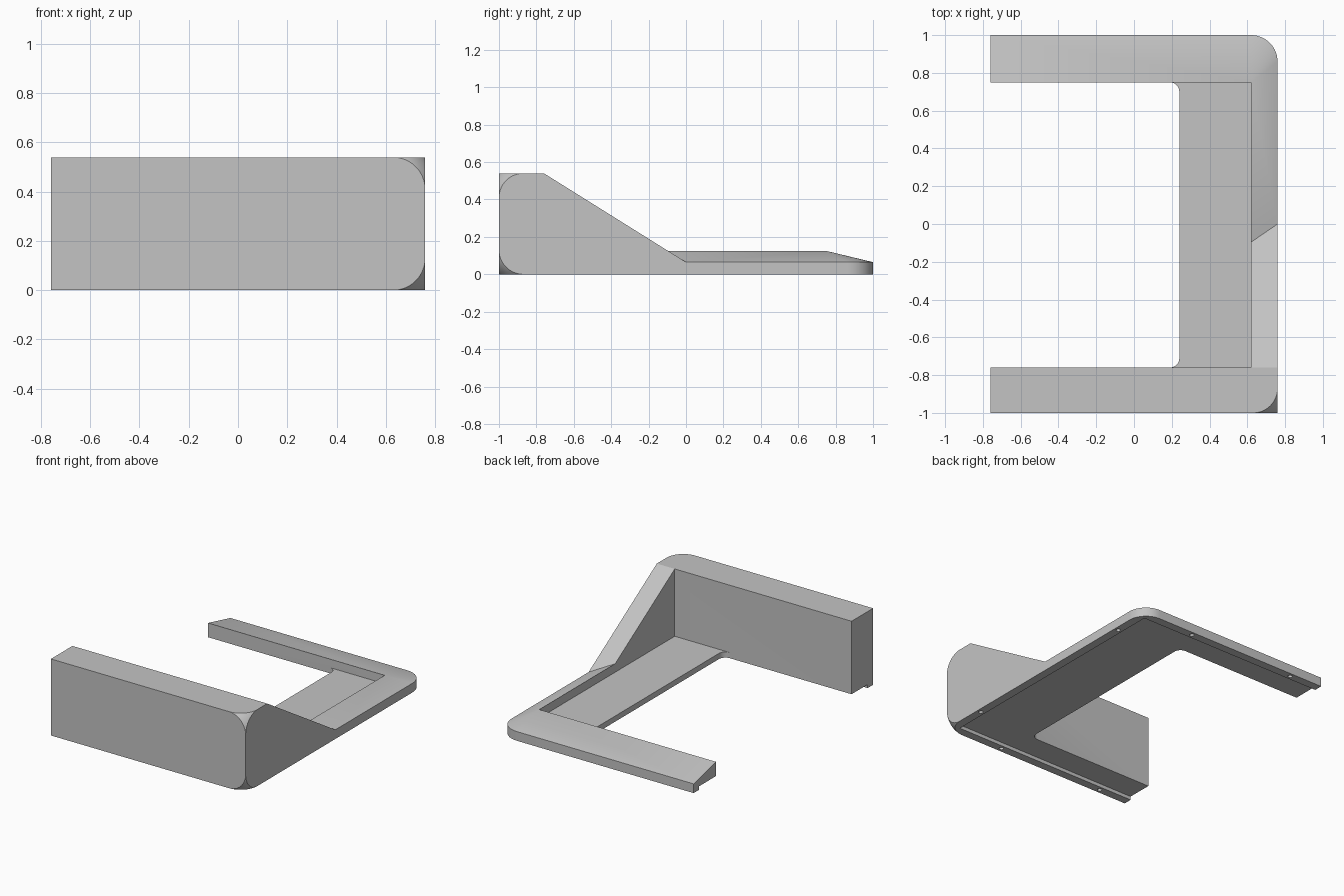
import bpy, bmesh
from math import sin, cos, pi, sqrt, radians
from mathutils import Matrix, Vector

cube = bpy.data.objects.get("Cube")
if cube:
    bpy.data.objects.remove(cube, do_unlink=True)

# Overall dimensions
X, Y, TOP = 0.76, 1.0, 0.54
SIDE, BACK, FRONT = 0.62, 0.75, -0.76     # inner faces of the three sides
LOW, RIDGE = 0.065, 0.125                 # outer and inner rail heights
RAD = 0.13                                # corner radius

grey = bpy.data.materials.new("plain grey")
grey.use_nodes = True
grey.diffuse_color = (0.55, 0.55, 0.55, 1)
grey.node_tree.nodes["Principled BSDF"].inputs["Base Color"].default_value = grey.diffuse_color


def finish(bm, name):
    bmesh.ops.recalc_face_normals(bm, faces=bm.faces)
    mesh = bpy.data.meshes.new(name)
    bm.to_mesh(mesh)
    bm.free()
    mesh.materials.append(grey)
    ob = bpy.data.objects.new(name, mesh)
    bpy.context.collection.objects.link(ob)
    return ob


def prism(name, points, direction):
    """Extrude a planar outline along a vector."""
    bm = bmesh.new()
    face = bm.faces.new([bm.verts.new(p) for p in points])
    out = bmesh.ops.extrude_face_region(bm, geom=[face])
    moved = [v for v in out["geom"] if isinstance(v, bmesh.types.BMVert)]
    bmesh.ops.translate(bm, verts=moved, vec=direction)
    return finish(bm, name)


def box(name, lo, hi):
    (x0, y0, z0), (x1, y1, z1) = lo, hi
    return prism(name, [(x0, y0, z0), (x1, y0, z0), (x1, y1, z0), (x0, y1, z0)], (0, 0, z1 - z0))


def combine(target, other, operation):
    """Apply a boolean and discard the second solid."""
    other.hide_render = True
    mod = target.modifiers.new(operation.lower(), "BOOLEAN")
    mod.operation, mod.object, mod.solver = operation, other, "EXACT"
    bpy.context.view_layer.objects.active = target
    bpy.ops.object.modifier_apply(modifier=mod.name)
    bpy.data.objects.remove(other, do_unlink=True)


def arc(cx, cy, r, start, end, steps):
    angles = [start + (end - start) * i / steps for i in range(steps + 1)]
    return [(cx + r * cos(a), cy + r * sin(a)) for a in angles]


# Tall front wall and the sloping gusset beside it
body = box("open_frame_bracket", (-X, -Y, 0), (SIDE, FRONT, TOP))
slope = [(-Y, 0), (-Y, TOP), (FRONT, TOP), (0, LOW), (0, 0)]
gusset = prism("side_gusset", [(SIDE, y, z) for y, z in slope], (X - SIDE, 0, 0))

# Bevelled rail along the back and side, fanned around the rounded corner
r = X - SIDE
outer = [(-X, Y)] + arc(SIDE, Y - r, r, pi / 2, 0, 14) + [(X, -0.8)]
inner = [(-X, BACK)] + [(SIDE, BACK)] * 15 + [(SIDE, -0.8)]
bm = bmesh.new()
rings = []
for o, i in zip(outer, inner):
    section = [(*o, 0), (*o, LOW), (*i, RIDGE), (*i, 0)]
    rings.append([bm.verts.new(p) for p in section])
for a, b in zip(rings, rings[1:]):
    for k in range(4):
        n = (k + 1) % 4
        bm.faces.new((a[k], a[n], b[n], b[k]))
bm.faces.new(rings[0])
bm.faces.new(rings[-1])
bmesh.ops.remove_doubles(bm, verts=bm.verts, dist=1e-5)
rail = finish(bm, "bevelled_rail")

# Thin floor plate with filleted inside corners
f = 0.05
outline = [(0.66, 0.8), (0.24 - f, 0.8)]
outline += arc(0.24 - f, BACK - f, f, pi / 2, 0, 8)
outline += arc(0.24 - f, FRONT + f, f, 0, -pi / 2, 8)
outline += [(0.24 - f, -0.8), (0.66, -0.8)]
plate = prism("floor_plate", [(x, y, 0) for x, y in outline], (0, 0, LOW))

for part in (gusset, rail, plate):
    combine(body, part, "UNION")

# Scoop the two front corners to a ball that touches the three edges
for upper in (True, False):
    centre = Vector((X - RAD, -Y + RAD, TOP - RAD if upper else RAD))
    z0, z1 = (centre.z + 0.005, TOP + 0.1) if upper else (-0.1, centre.z - 0.005)
    cutter = box("corner_cutter", (centre.x + 0.005, -Y - 0.1, z0), (X + 0.1, centre.y - 0.005, z1))
    bm = bmesh.new()
    bmesh.ops.create_uvsphere(bm, u_segments=64, v_segments=32, radius=RAD * sqrt(2),
                              matrix=Matrix.Translation(centre))
    combine(cutter, finish(bm, "corner_ball"), "DIFFERENCE")
    combine(body, cutter, "DIFFERENCE")

# Recess underneath, leaving a narrow rim around the outside
combine(body, box("recess_cutter", (-X - 0.1, -0.94, -0.1), (0.70, 0.94, 0.025)), "DIFFERENCE")

# Small blind holes in the rim, two on each side
holes = [(x, y) for y in (-0.97, 0.97) for x in (-0.52, 0.32)] + [(0.73, -0.69), (0.73, 0.71)]
for x, y in holes:
    bm = bmesh.new()
    bmesh.ops.create_cone(bm, cap_ends=True, segments=20, radius1=0.015, radius2=0.015,
                          depth=0.06, matrix=Matrix.Translation((x, y, 0)))
    combine(body, finish(bm, "hole_cutter"), "DIFFERENCE")

bpy.ops.object.select_all(action="DESELECT")
body.select_set(True)
bpy.context.view_layer.objects.active = body
bpy.ops.object.shade_smooth_by_angle(angle=radians(20))
